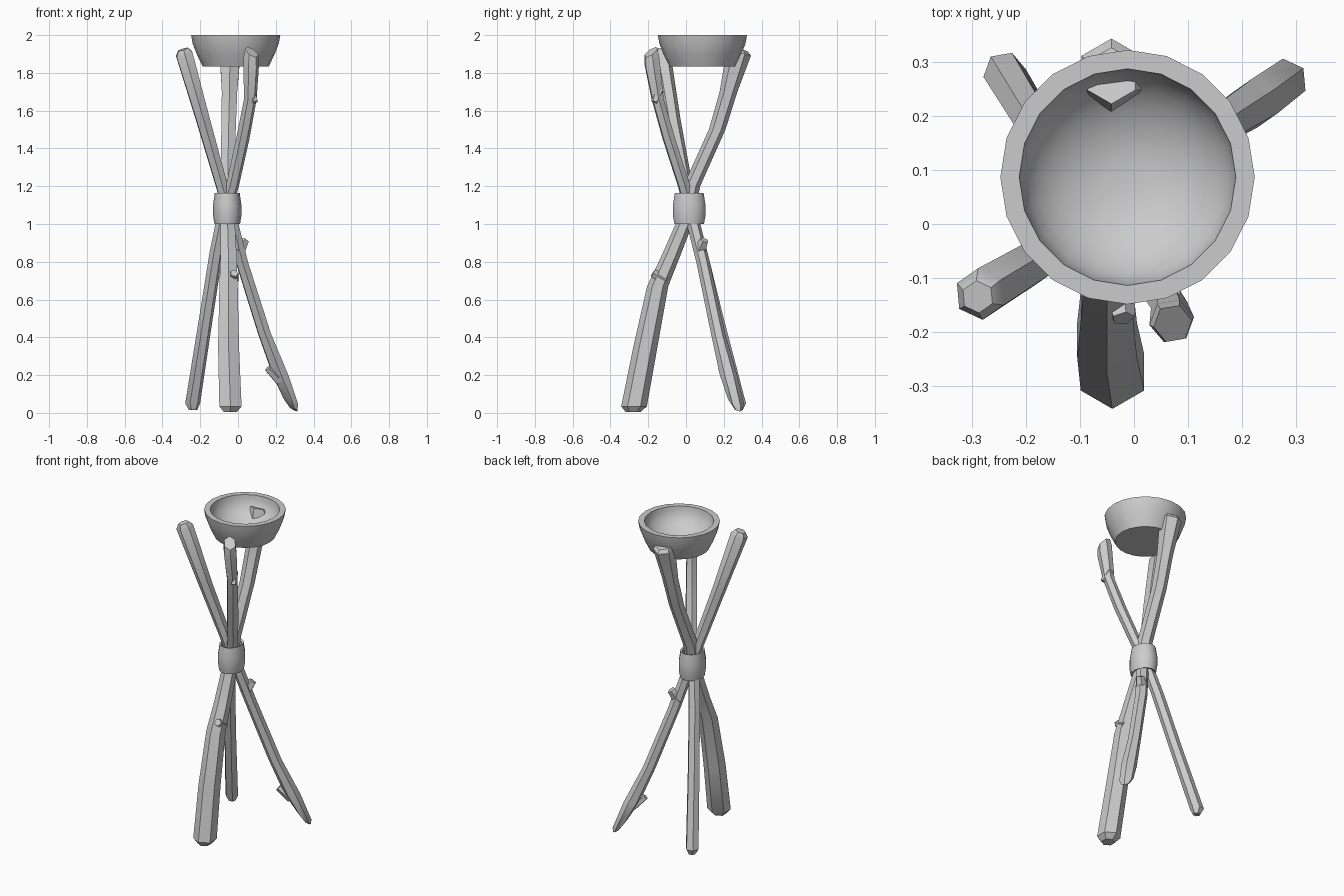
import bpy, bmesh, math
from mathutils import Vector

if "Cube" in bpy.data.objects:
    bpy.data.objects.remove(bpy.data.objects["Cube"])

grey = bpy.data.materials.new("plain grey")
grey.use_nodes = True
colour = (0.6, 0.6, 0.6, 1)
grey.diffuse_color = colour
grey.node_tree.nodes["Principled BSDF"].inputs["Base Color"].default_value = colour


def finish(bm, name, angle):
    bmesh.ops.recalc_face_normals(bm, faces=bm.faces)
    mesh = bpy.data.meshes.new(name)
    bm.to_mesh(mesh)
    bm.free()
    mesh.materials.append(grey)
    ob = bpy.data.objects.new(name, mesh)
    bpy.context.collection.objects.link(ob)
    bpy.ops.object.select_all(action="DESELECT")
    ob.select_set(True)
    bpy.context.view_layer.objects.active = ob
    bpy.ops.object.shade_smooth_by_angle(angle=math.radians(angle))
    return ob


def bridge(bm, low, high):
    n = len(low)
    for i in range(n):
        j = (i + 1) % n
        bm.faces.new((low[i], low[j], high[j], high[i]))


def stick(name, path, turn, foot_tilt, top_tilt, knots):
    """Six-sided branch; path holds x, y, z, radius from foot to top."""
    bm = bmesh.new()
    rings = []
    for k, (x, y, z, r) in enumerate(path):
        ends = {0: foot_tilt, 1: foot_tilt,
                len(path) - 1: top_tilt, len(path) - 2: top_tilt}
        tx, ty = ends.get(k, (0, 0))
        ring = []
        for i in range(6):
            a = math.radians(turn + 60 * i)
            dx, dy = r * math.cos(a), r * math.sin(a)
            ring.append(bm.verts.new((x + dx, y + dy, z + tx * dx + ty * dy)))
        rings.append(ring)
    for low, high in zip(rings, rings[1:]):
        bridge(bm, low, high)
    bm.faces.new(rings[0])
    bm.faces.new(rings[-1])
    # Knots: tapered twig stumps leaving the branch
    for start, end, r in knots:
        start, end = Vector(start), Vector(end)
        turn_to = (end - start).to_track_quat("Z", "Y")
        loops = []
        for point, rad in ((start, r * 1.5), (end, r)):
            loops.append([bm.verts.new(point + turn_to @ Vector(
                (rad * math.cos(i * math.tau / 5), rad * math.sin(i * math.tau / 5), 0)))
                for i in range(5)])
        bridge(bm, *loops)
        bm.faces.new(loops[0])
        bm.faces.new(loops[1])
    return finish(bm, name, 35)


def lathe(name, profile, centre, sides, stretch=1.0, closed=False):
    """Turn a radius, height profile around a vertical axis."""
    bm = bmesh.new()
    rings = []
    for r, z in profile:
        rings.append([bm.verts.new((
            centre[0] + r * math.cos(i * math.tau / sides),
            centre[1] + r * stretch * math.sin(i * math.tau / sides), z))
            for i in range(sides)])
    for low, high in zip(rings, rings[1:]):
        bridge(bm, low, high)
    if closed:
        bridge(bm, rings[-1], rings[0])
    else:
        bm.faces.new(rings[0])
        bm.faces.new(rings[-1])
    return finish(bm, name, 35)


# Front-footed branch, leaning to the back
stick("front_stick", [
    (-.04, -.28, .005, .04), (-.04, -.275, .035, .068), (-.05, -.215, .35, .064),
    (-.05, -.15, .67, .056), (-.05, -.085, .82, .05), (-.055, -.01, 1.0, .045),
    (-.055, .03, 1.2, .045), (-.05, .165, 1.5, .044), (-.045, .225, 1.7, .047),
    (-.042, .28, 1.91, .064), (-.042, .275, 1.93, .052)],
    30, (0, 0), (0, -.3),
    [((-.03, -.11, .7), (-.02, -.175, .74), .022)])

# Left-footed branch, leaning to the front right
stick("left_stick", [
    (.295, .275, .02, .022), (.28, .265, .06, .042), (.225, .225, .2, .046),
    (.14, .17, .42, .038), (.02, .09, .8, .036), (-.03, .04, 1.0, .036),
    (-.085, 0, 1.2, .036), (-.185, -.07, 1.55, .042),
    (-.285, -.13, 1.9, .048), (-.29, -.135, 1.925, .03)],
    35, (-.5, -.3), (.3, .15),
    [((.0, .07, .85), (.036, .098, .915), .024),
     ((.22, .22, .17), (.155, .185, .235), .018)])

# Back-right-footed branch, leaning to the front left
stick("right_stick", [
    (-.238, .28, .015, .022), (-.24, .28, .05, .04), (-.17, .165, .5, .037),
    (-.115, .08, .85, .036), (-.075, .03, 1.05, .035), (-.03, -.01, 1.2, .035),
    (.025, -.09, 1.45, .036), (.065, -.15, 1.66, .034),
    (.07, -.18, 1.86, .042), (.072, -.185, 1.91, .036)],
    10, (0, 0), (-.5, .6),
    [((.065, -.14, 1.71), (.09, -.168, 1.645), .018)])

# Bulging band that ties the branches together
lathe("binding_band", [
    (.068, 1.0), (.075, 1.045), (.075, 1.1), (.066, 1.165),
    (.055, 1.16), (.06, 1.08), (.055, 1.005)],
    (-.057, .017), 14, 1.18, True)

# Bowl with a flat base and a rounded hollow
hollow = [(.201 * math.cos(t * math.pi / 16), 2 - .15 * math.sin(t * math.pi / 16))
          for t in range(8)]
lathe("bowl", [(.175, 1.835), (.207, 1.9), (.228, 1.955), (.236, 2.0)] + hollow,
      (-.012, .087), 20)
